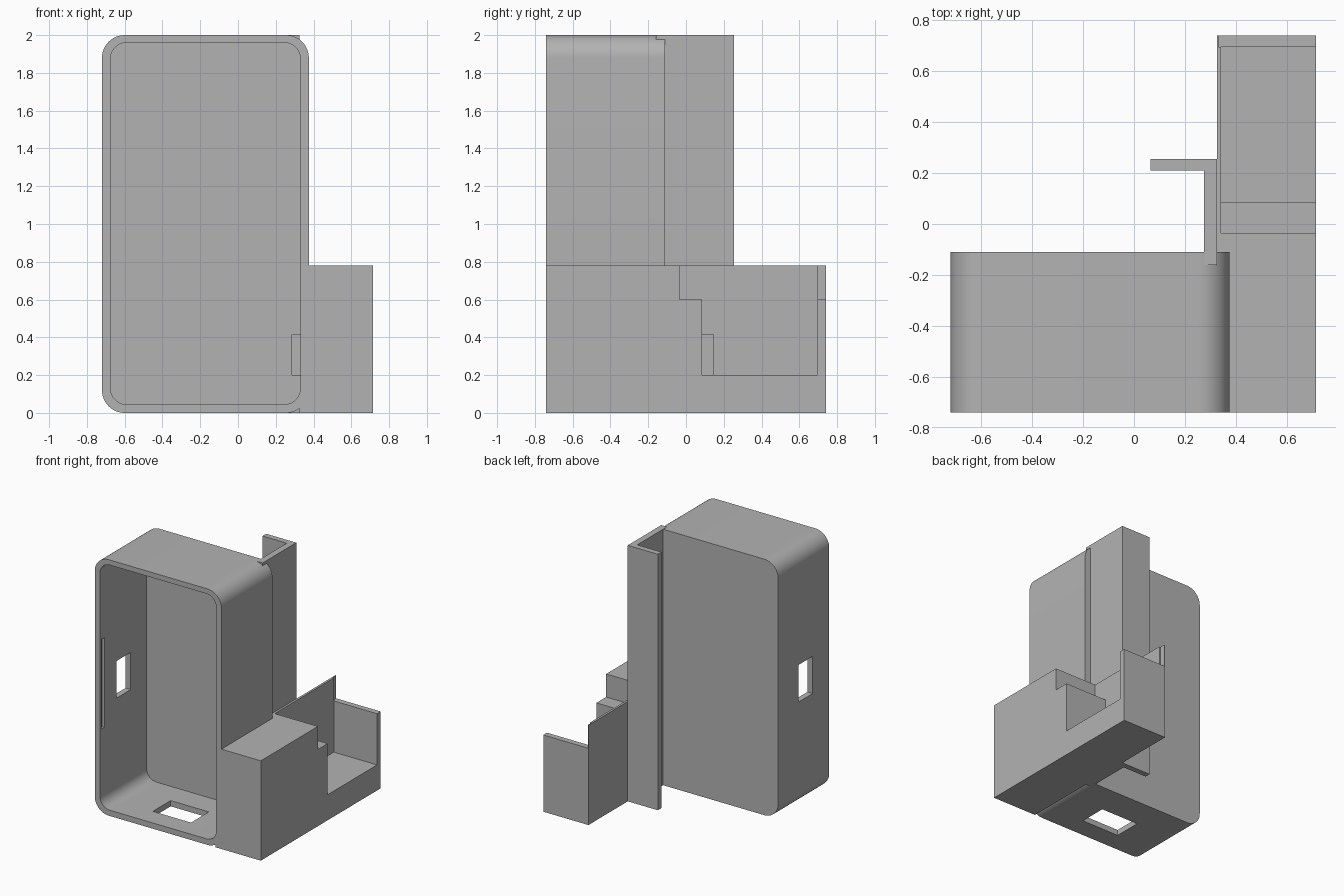
import bpy, bmesh
from mathutils import Vector

old = bpy.data.objects.get("Cube")
if old:
    bpy.data.objects.remove(old, do_unlink=True)

grey = bpy.data.materials.new("plain grey")
grey.use_nodes = True
COLOUR = (0.45, 0.45, 0.45, 1)
grey.diffuse_color = COLOUR
grey.node_tree.nodes["Principled BSDF"].inputs["Base Color"].default_value = COLOUR


def prism(name, points, sweep):
    """Extrude a closed outline of 3D points along a vector."""
    bm = bmesh.new()
    face = bm.faces.new([bm.verts.new(p) for p in points])
    ext = bmesh.ops.extrude_face_region(bm, geom=[face])
    moved = [g for g in ext["geom"] if isinstance(g, bmesh.types.BMVert)]
    bmesh.ops.translate(bm, verts=moved, vec=Vector(sweep))
    bmesh.ops.recalc_face_normals(bm, faces=bm.faces)
    mesh = bpy.data.meshes.new(name)
    bm.to_mesh(mesh)
    bm.free()
    mesh.materials.append(grey)
    obj = bpy.data.objects.new(name, mesh)
    bpy.context.collection.objects.link(obj)
    return obj


def block(name, x, y, z):
    corners = [(x[0], y[0], z[0]), (x[1], y[0], z[0]), (x[1], y[1], z[0]), (x[0], y[1], z[0])]
    return prism(name, corners, (0, 0, z[1] - z[0]))


def rounded(name, x, y, z, radius):
    """Box whose four edges along y are rounded."""
    obj = block(name, x, y, z)
    bm = bmesh.new()
    bm.from_mesh(obj.data)
    edges = [e for e in bm.edges if abs(e.verts[0].co.y - e.verts[1].co.y) > 0.1]
    bmesh.ops.bevel(bm, geom=edges, offset=radius, segments=12, profile=0.5, affect='EDGES')
    bm.to_mesh(obj.data)
    bm.free()
    return obj


def apply_boolean(obj, other, operation):
    mod = obj.modifiers.new(operation.lower(), 'BOOLEAN')
    mod.operation, mod.object, mod.solver = operation, other, 'EXACT'
    bpy.context.view_layer.objects.active = obj
    bpy.ops.object.modifier_apply(modifier=mod.name)


def discard(*objs):
    for o in objs:
        bpy.data.objects.remove(o, do_unlink=True)


# Cutters: cavity, openings, lid grooves and cable passage
cavity = rounded("cavity_cutter", (-0.675, 0.33), (-0.9, -0.165), (0.045, 1.96), 0.085)
side_port = block("side_port_cutter", (-0.8, -0.6), (-0.535, -0.36), (0.82, 1.11))
bottom_port = block("bottom_port_cutter", (-0.33, 0.0), (-0.58, -0.36), (-0.1, 0.1))
grooves = [block("groove_cutter", x, (-0.72, -0.685), (0.65, 1.35))
           for x in ((-0.695, -0.6), (0.25, 0.35))]
passage = block("passage_cutter", (0.285, 0.342), (-0.17, 0.145), (0.2, 0.415))

# Open rounded case
case = rounded("case", (-0.72, 0.375), (-0.74, -0.11), (0, 2), 0.12)
for cutter in (cavity, side_port, bottom_port, *grooves, passage):
    apply_boolean(case, cutter, 'DIFFERENCE')

# Stepped side tray with a low end wall
profile = [(-0.74, 0), (0.74, 0), (0.74, 0.6), (0.695, 0.6), (0.695, 0.2),
           (0.085, 0.2), (0.085, 0.6), (-0.035, 0.6), (-0.035, 0.78), (-0.74, 0.78)]
tray = prism("side_tray", [(0.342, y, z) for y, z in profile], (0.373, 0, 0))

# Tall thin wall on the inner side of the tray
tray_wall = block("tray_wall", (0.325, 0.342), (-0.74, 0.695), (0, 0.78))
wall_base = block("wall_base", (0.325, 0.342), (0.695, 0.74), (0, 0.6))
wall_lip = block("wall_lip", (0.325, 0.331), (0.695, 0.74), (0.6, 0.78))
for part in (tray_wall, wall_base, wall_lip):
    apply_boolean(tray, part, 'UNION')
for cutter in (cavity, *grooves, passage):
    apply_boolean(tray, cutter, 'DIFFERENCE')

# Upright angle bracket behind the case
outline = [(0.275, -0.16), (0.325, -0.16), (0.325, 0.255), (0.065, 0.255),
           (0.065, 0.21), (0.275, 0.21)]
bracket = prism("angle_bracket", [(x, y, 0) for x, y in outline], (0, 0, 2))
apply_boolean(bracket, passage, 'DIFFERENCE')

discard(cavity, side_port, bottom_port, passage, tray_wall, wall_base, wall_lip, *grooves)

# Smooth rounded corners, crisp edges elsewhere
bpy.ops.object.select_all(action='DESELECT')
for obj in (case, tray, bracket):
    obj.select_set(True)
bpy.context.view_layer.objects.active = case
bpy.ops.object.shade_smooth_by_angle()
